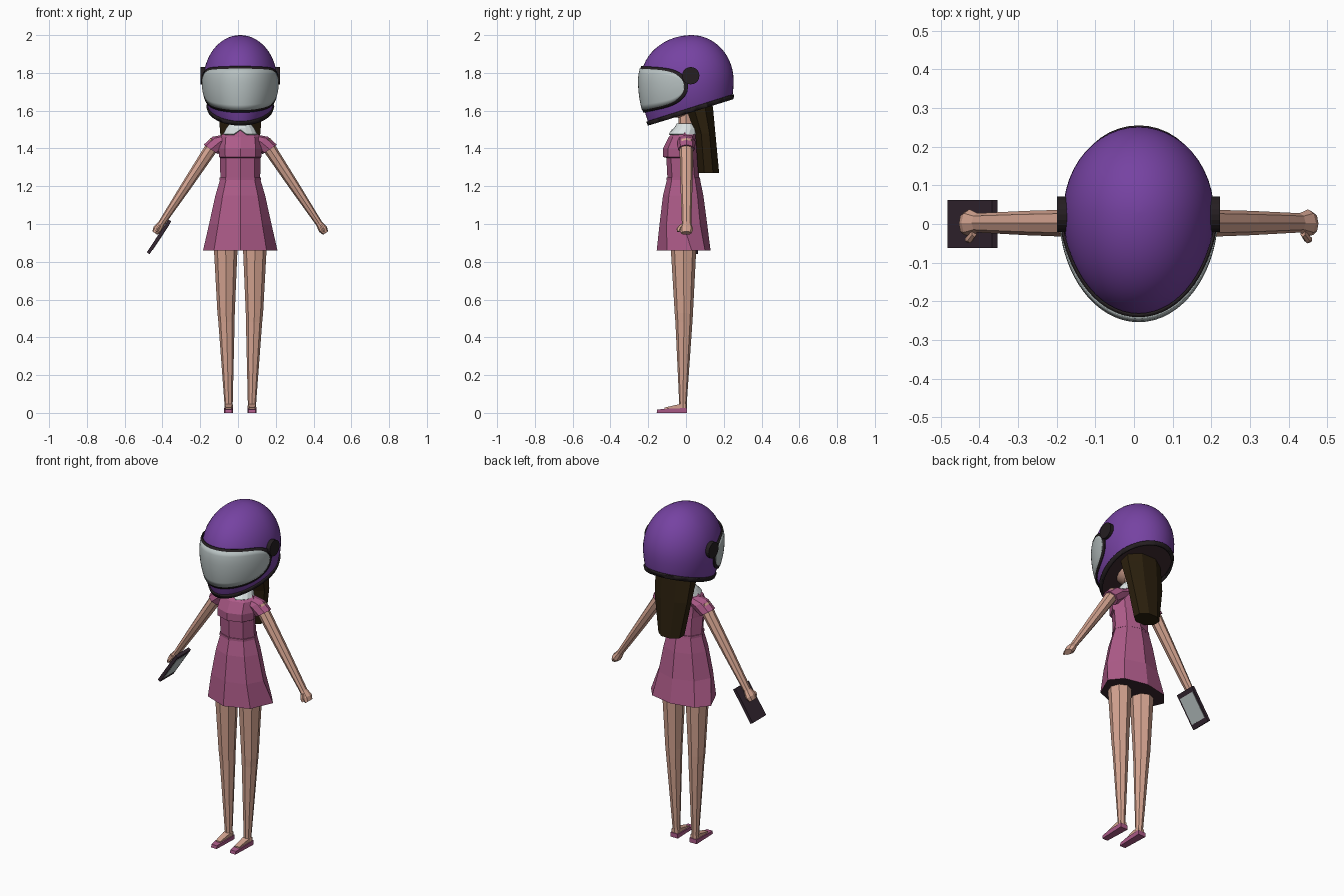
import bpy, bmesh
from math import sin, cos, pi, radians, sqrt
from mathutils import Vector, Matrix

if "Cube" in bpy.data.objects:
    bpy.data.objects.remove(bpy.data.objects["Cube"])

CX = 0.012                      # body axis
TILT = radians(33.5)            # how far the arms hang out from vertical


def material(name, *rgb):
    m = bpy.data.materials.new(name)
    m.use_nodes = True
    m.diffuse_color = (*rgb, 1)
    m.node_tree.nodes["Principled BSDF"].inputs["Base Color"].default_value = (*rgb, 1)
    return m


PURPLE = material("helmet purple", 0.18, 0.055, 0.36)
PINK = material("dress pink", 0.42, 0.105, 0.25)
SKIN = material("skin", 0.66, 0.37, 0.28)
GREY = material("visor grey", 0.48, 0.54, 0.54)
HAIR = material("hair brown", 0.024, 0.014, 0.004)
BLACK = material("trim black", 0.018, 0.013, 0.015)
PHONE = material("phone plum", 0.035, 0.02, 0.032)
WHITE = material("collar white", 0.7, 0.76, 0.76)
LINING = material("dark lining", 0.045, 0.022, 0.028)


def finish(name, bm, *mats, smooth=False):
    bmesh.ops.recalc_face_normals(bm, faces=bm.faces)
    me = bpy.data.meshes.new(name)
    bm.to_mesh(me)
    bm.free()
    for m in mats:
        me.materials.append(m)
    ob = bpy.data.objects.new(name, me)
    bpy.context.collection.objects.link(ob)
    ob.location.x = CX
    if smooth:
        me.shade_smooth()
    return ob


def egg(x, z, w, front, back, t, tilt=0):
    """Point on an egg-shaped ring; t = 0 faces the front."""
    mid = 0.03 if front < -0.15 else (front + back) / 2
    y = mid - cos(t) * ((mid - front) if cos(t) > 0 else (back - mid))
    return Vector((x + w * sin(t) * cos(tilt), y, z + w * sin(t) * sin(tilt)))


def loft(rings, n=8, tilt=0, caps=True, turn=0):
    """Skin a stack of rings (x, z, half width, front y, back y)."""
    bm = bmesh.new()
    rows = [[bm.verts.new(egg(*r, 2 * pi * (i + turn) / n, tilt)) for i in range(n)] for r in rings]
    for a, b in zip(rows, rows[1:]):
        for i in range(n):
            j = (i + 1) % n
            bm.faces.new((a[i], a[j], b[j], b[i]))
    if caps:
        bm.faces.new(rows[0])
        bm.faces.new(rows[-1])
    return bm


# ---- helmet -------------------------------------------------------------
def helmet_ring(z):
    k = z - 1.76
    if k > 0:
        s = sqrt(max(0.0001, 1 - (k / 0.24) ** 2))
        return 0, z, 0.195 * s, 0.03 - 0.27 * s, 0.03 + 0.222 * s
    k *= k
    return (0, z, 0.195 * (1 - 5.9 * k), 0.03 - 0.27 * (1 - 3 * k), 0.03 + 0.222 * (1 - 4 * k))


def helmet_point(t, z, grow=1.0):
    x, z, w, f, b = helmet_ring(z)
    y = 0.03 - cos(t) * ((0.03 - f) if cos(t) > 0 else (b - 0.03))
    return Vector((w * sin(t) * grow, 0.03 + (y - 0.03) * grow, z))


def helmet_shell(grow=1.0, n=48):
    zs = [1.76 + 0.24 * cos(pi / 2 * i / 14) for i in range(15)]
    zs += [1.76 - 0.02 * i for i in range(1, 16)]
    bm = bmesh.new()
    rows = [[bm.verts.new(helmet_point(2 * pi * i / n, z, grow)) for i in range(n)] for z in zs]
    for a, b in zip(rows, rows[1:]):
        for i in range(n):
            bm.faces.new((a[i], a[i - 1], b[i - 1], b[i]))
    bm.faces.new(rows[0])
    return bm


RIM = Vector((0, -0.2, 1.522))
UP = Vector((0, -0.314, 1)).normalized()


def cut(bm, lift, keep_above=True):
    bmesh.ops.bisect_plane(bm, geom=bm.verts[:] + bm.edges[:] + bm.faces[:],
                           plane_co=RIM + UP * lift, plane_no=UP,
                           clear_inner=keep_above, clear_outer=not keep_above)


def thicken(ob, depth):
    mod = ob.modifiers.new("thickness", "SOLIDIFY")
    mod.thickness = depth
    mod.offset = 0


bm = helmet_shell()
cut(bm, 0.01)
ob = finish("helmet_shell", bm, PURPLE, smooth=True)

bm = helmet_shell(0.98)         # padding that closes the opening
cut(bm, 0.025)
cut(bm, 0.03, False)
bmesh.ops.holes_fill(bm, edges=[e for e in bm.edges if e.is_boundary])
finish("helmet_padding", bm, LINING)

bm = helmet_shell(1.01)
cut(bm, 0)
cut(bm, 0.022, False)
thicken(finish("helmet_rim", bm, BLACK, smooth=True), 0.012)


def visor(name, mat, reach, margin, grow, nt=44, nv=8):
    bm = bmesh.new()
    cols = []
    for i in range(nt + 1):
        t = radians(reach) * sin(pi / 2 * (2 * i / nt - 1))
        back = 1 - cos(t)
        top, bottom = 1.822 - 0.015 * back + margin, 1.603 + 0.05 * back - margin
        mid, half = (top + bottom) / 2, (top - bottom) / 2
        half *= max(0.1, sqrt(max(0, 1 - abs(t / radians(reach)) ** 8)))
        cols.append([bm.verts.new(helmet_point(t, mid + half * (2 * j / nv - 1), grow)) for j in range(nv + 1)])
    for a, b in zip(cols, cols[1:]):
        for j in range(nv):
            bm.faces.new((a[j], b[j], b[j + 1], a[j + 1]))
    ob = finish(name, bm, mat, smooth=True)
    thicken(ob, 0.006)


visor("visor_frame", BLACK, 86, 0.013, 1.03)
visor("visor_glass", GREY, 82, 0, 1.042)

for side, label in ((1, "left"), (-1, "right")):
    bm = bmesh.new()
    bmesh.ops.create_cone(bm, cap_ends=True, segments=20, radius1=0.046, radius2=0.046, depth=0.03,
                          matrix=Matrix.Translation((side * 0.196, 0.025, 1.785)) @ Matrix.Rotation(pi / 2, 4, "Y"))
    finish(label + "_visor_pivot", bm, BLACK)

# ---- head, neck and hair --------------------------------------------------
bm = bmesh.new()
bmesh.ops.create_uvsphere(bm, u_segments=16, v_segments=10, radius=1,
                          matrix=Matrix.Translation((0, -0.03, 1.70)) @ Matrix.Diagonal((0.1, 0.12, 0.14, 1)))
finish("head", bm, SKIN, smooth=True)
finish("neck", loft([(0, 1.49, 0.045, -0.04, 0.04), (0, 1.64, 0.042, -0.04, 0.04)]), SKIN)
finish("hair", loft([(0, 1.68, 0.125, -0.01, 0.14), (0, 1.6, 0.125, 0.0, 0.15),
                     (0, 1.48, 0.115, 0.045, 0.16), (0, 1.27, 0.075, 0.06, 0.18)], turn=0.5), HAIR)

# ---- dress ------------------------------------------------------------------
finish("bodice", loft([(0, 1.235, 0.105, -0.098, 0.07), (0, 1.35, 0.108, -0.104, 0.062),
                       (0, 1.355, 0.112, -0.122, 0.062), (0, 1.4, 0.115, -0.122, 0.06),
                       (0, 1.46, 0.108, -0.092, 0.058), (0, 1.49, 0.08, -0.06, 0.055),
                       (0, 1.515, 0.05, -0.044, 0.045)]), PINK)
finish("waistband", loft([(0, 1.232, 0.11, -0.104, 0.076), (0, 1.246, 0.11, -0.104, 0.074)]), PINK)
bm = loft([(0, 1.238, 0.106, -0.1, 0.074), (0, 1.15, 0.132, -0.122, 0.092),
           (0, 1.0, 0.165, -0.14, 0.112), (0, 0.86, 0.197, -0.155, 0.13)])
bm.faces.ensure_lookup_table()
bm.faces[-1].material_index = 1         # hem seen from below
finish("skirt", bm, PINK, LINING)

# Round collar with a notch at the front
bm = loft([(0, 1.53, 0.052, -0.046, 0.047), (0, 1.505, 0.073, -0.062, 0.062),
           (0, 1.474, 0.088, -0.095, 0.064)], n=16, caps=False)
for v in bm.verts:
    if v.co.z < 1.48 and v.co.y < 0 and abs(v.co.x) < 0.01:
        v.co += Vector((0, 0.02, 0.024))
thicken(finish("collar", bm, WHITE), 0.006)

# ---- limbs --------------------------------------------------------------------
for s, label in ((1, "left"), (-1, "right")):
    def limb(name, rings, mat, tilt=0, n=8, turn=0):
        bm = loft([(s * r[0], *r[1:]) for r in rings], n, s * tilt, turn=turn)
        return finish(label + "_" + name, bm, mat)

    limb("sleeve", [(0.05, 1.455, 0.035, -0.045, 0.045), (0.108, 1.435, 0.048, -0.046, 0.05),
                    (0.156, 1.395, 0.045, -0.043, 0.047)], PINK, TILT)
    limb("arm", [(0.13, 1.437, 0.034, -0.034, 0.038), (0.158, 1.395, 0.034, -0.034, 0.038),
                 (0.29, 1.195, 0.027, -0.029, 0.034), (0.417, 1.003, 0.018, -0.022, 0.028),
                 (0.438, 0.972, 0.025, -0.032, 0.038), (0.452, 0.952, 0.016, -0.028, 0.03)], SKIN, TILT)
    limb("thumb", [(0.425, 0.995, 0.008, -0.034, -0.01), (0.436, 0.975, 0.01, -0.05, -0.025),
                   (0.444, 0.96, 0.007, -0.048, -0.032)], SKIN, TILT, 6)
    limb("leg", [(0.077, 0.98, 0.062, -0.082, 0.056), (0.077, 0.86, 0.062, -0.08, 0.054),
                 (0.075, 0.53, 0.046, -0.06, 0.037), (0.073, 0.48, 0.043, -0.056, 0.034),
                 (0.062, 0.05, 0.022, -0.036, 0.004), (0.062, 0.02, 0.023, -0.036, 0.004)], SKIN)

    # Shoe sole with a toe cap, and the bare instep above it
    for name, mat, w, outline in (
            ("shoe", PINK, 0.024, ((-0.155, 0), (0.006, 0), (0.006, 0.026), (-0.1, 0.022), (-0.152, 0.018))),
            ("instep", SKIN, 0.02, ((-0.115, 0.012), (0, 0.012), (0, 0.046), (-0.035, 0.046), (-0.115, 0.028)))):
        bm = bmesh.new()
        f = bm.faces.new([bm.verts.new((s * 0.062 - w, y, z)) for y, z in outline])
        moved = bmesh.ops.extrude_face_region(bm, geom=[f])["geom"]
        bmesh.ops.translate(bm, vec=(2 * w, 0, 0), verts=[v for v in moved if isinstance(v, bmesh.types.BMVert)])
        for v in bm.verts:              # narrow the toe
            if v.co.y < -0.11:
                v.co.x = s * 0.062 + (v.co.x - s * 0.062) * 0.75
        finish(label + "_" + name, bm, mat)

# ---- phone in the right hand ------------------------------------------------------
pose = Matrix.Translation((-0.43, 0, 0.932)) @ Matrix.Rotation(TILT, 4, "Y")
for name, mat, shift, size in (("phone_body", PHONE, 0, (0.018, 0.125, 0.208)),
                               ("phone_screen", GREY, 0.009, (0.004, 0.105, 0.155))):
    bm = bmesh.new()
    bmesh.ops.create_cube(bm, size=1, matrix=pose @ Matrix.Translation((shift, 0, 0)) @ Matrix.Diagonal((*size, 1)))
    finish(name, bm, mat)
